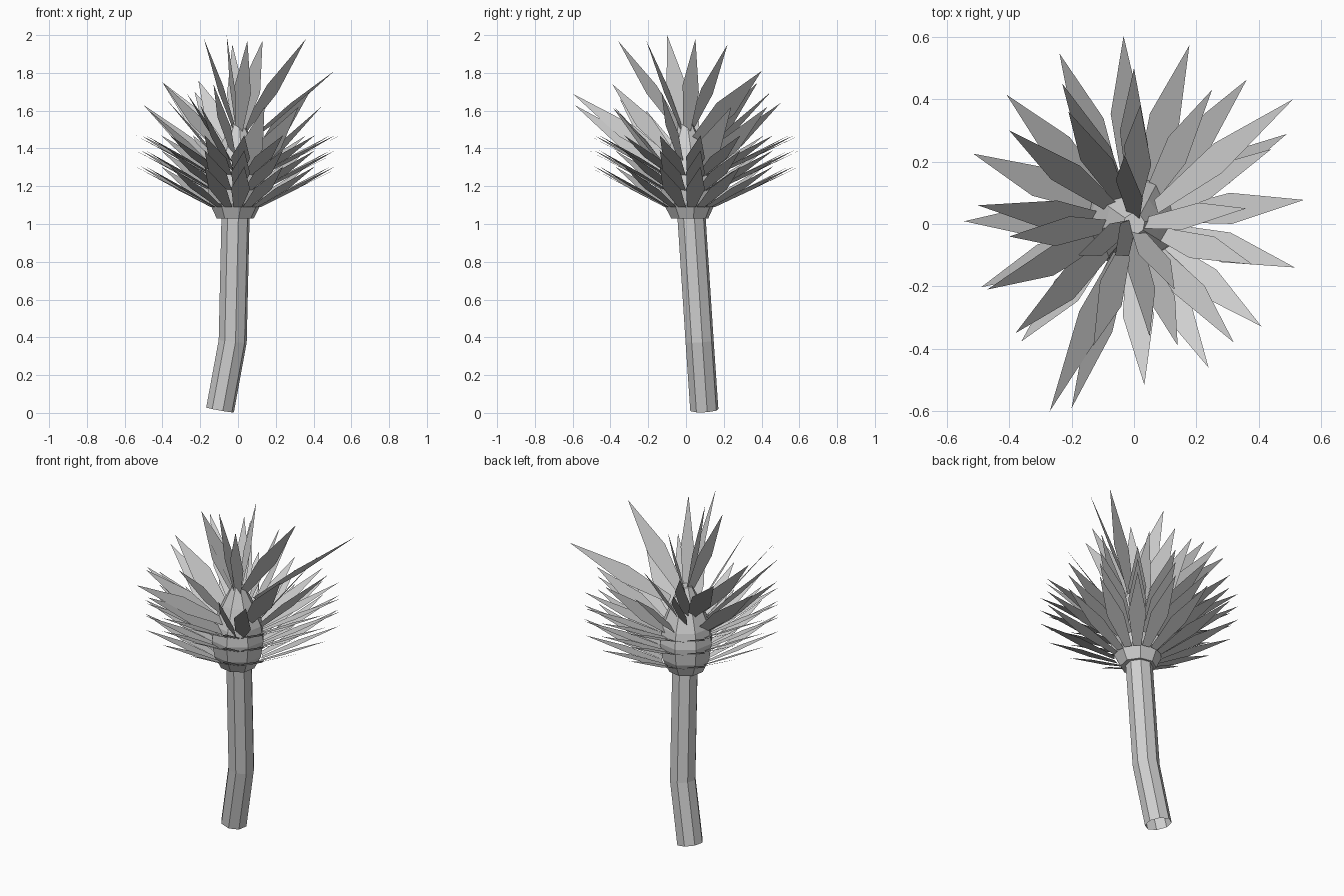
import bpy, math
from mathutils import Vector

if "Cube" in bpy.data.objects:
    bpy.data.objects.remove(bpy.data.objects["Cube"])

grey = bpy.data.materials.new("plain grey")
grey.diffuse_color = (0.62, 0.62, 0.62, 1)
grey.use_nodes = True
grey.node_tree.nodes["Principled BSDF"].inputs["Base Color"].default_value = grey.diffuse_color


def make(name, verts, faces):
    me = bpy.data.meshes.new(name)
    me.from_pydata(verts, [], faces)
    me.materials.append(grey)
    ob = bpy.data.objects.new(name, me)
    bpy.context.collection.objects.link(ob)
    return ob


def loft(name, sections, cap_ends, sides=8):
    """Low-poly tube through (centre, normal, radius) sections."""
    verts, faces = [], []
    for c, n, r in sections:
        n = Vector(n).normalized()
        u = (Vector((1, 0, 0)) - n * n.x).normalized()
        v = n.cross(u)
        for k in range(sides):
            a = 2 * math.pi * (k + 0.25) / sides
            verts.append(Vector(c) + r * (math.cos(a) * u + math.sin(a) * v))
    for i in range(len(sections) - 1):
        for k in range(sides):
            j = (k + 1) % sides
            faces.append((i * sides + k, i * sides + j,
                          (i + 1) * sides + j, (i + 1) * sides + k))
    if cap_ends:
        faces.append(tuple(reversed(range(sides))))
        n = (len(sections) - 1) * sides
        faces.append(tuple(range(n, n + sides)))
    return make(name, verts, faces)


def petals(name, specs, roll):
    """Flat pointed petals from (base, tip, width), rolled about their length."""
    verts, faces = [], []
    for base, tip, w in specs:
        base, tip = Vector(base), Vector(tip)
        d = (tip - base).normalized()
        s = Vector((-d.y, d.x, 0)).normalized()
        up = d.cross(s)
        s = (s * math.cos(roll) - up * math.sin(roll)) * w / 2
        m = base.lerp(tip, 0.45)
        n = len(verts)
        verts += [base - s * 0.45, m - s, tip, m + s, base + s * 0.45]
        faces.append((n, n + 1, n + 2, n + 3, n + 4))
    return make(name, verts, faces)


# bent stem, open at the bottom
loft("stem", [((-0.095, 0.097, 0.016), (0.18, -0.05, 1), 0.076),
              ((-0.028, 0.072, 0.38), (0.1, -0.06, 1), 0.076),
              ((-0.013, 0.029, 1.04), (0.02, -0.06, 1), 0.076)], False)

# flower heart with collar
profile = [(1.03, 0.10), (1.11, 0.14), (1.21, 0.155), (1.30, 0.14),
           (1.42, 0.09), (1.53, 0.035)]
heart = []
for z, r in profile:
    t = (z - 1.03) / 0.5
    heart.append(((-0.015 + 0.015 * t, 0.02 - 0.02 * t, z), (0, 0, 1), r))
loft("flower_heart", heart, True)

# three stacked rings of outer petals
for ring, tip_z in enumerate((1.305, 1.39, 1.47)):
    specs = []
    for k in range(16):
        a = math.radians(3.5 + 22.5 * k)
        c, s = math.cos(a), math.sin(a)
        specs.append(((-0.01 + 0.13 * c, 0.02 + 0.13 * s, tip_z - 0.215),
                      (0.545 * c, 0.043 + 0.56 * s, tip_z), 0.1))
    petals("outer_petals_%d" % (ring + 1), specs, math.radians(4))

# irregular middle petals
tips = [(-0.27, -0.60, 1.69), (-0.20, -0.59, 1.63), (-0.38, -0.35, 1.66),
        (-0.47, -0.21, 1.60), (-0.40, -0.04, 1.75), (-0.50, 0.06, 1.63),
        (-0.40, 0.30, 1.75), (-0.23, 0.45, 1.70), (0.0, 0.50, 1.64),
        (0.25, 0.43, 1.62), (0.51, 0.40, 1.81), (0.44, 0.24, 1.62),
        (-0.13, -0.39, 1.74), (-0.21, 0.36, 1.76), (0.02, 0.38, 1.75),
        (0.14, -0.39, 1.62), (0.32, -0.38, 1.62), (0.38, -0.13, 1.70)]
specs = []
for x, y, z in tips:
    d = Vector((x, y, 0)).normalized() * 0.09
    specs.append(((d.x, d.y, z - 0.36), (x, y, z), 0.115))
petals("middle_petals", specs, math.radians(38))

# upright crown petals
tips = [(-0.18, -0.10, 1.98), (-0.06, -0.10, 2.0), (-0.03, 0.22, 1.95),
        (0.05, -0.36, 1.97), (0.13, -0.21, 1.97), (0.36, 0.05, 1.98)]
petals("crown_petals", [((x * 0.1, y * 0.1, 1.50), (x, y, z), 0.11)
                        for x, y, z in tips], math.radians(45))
